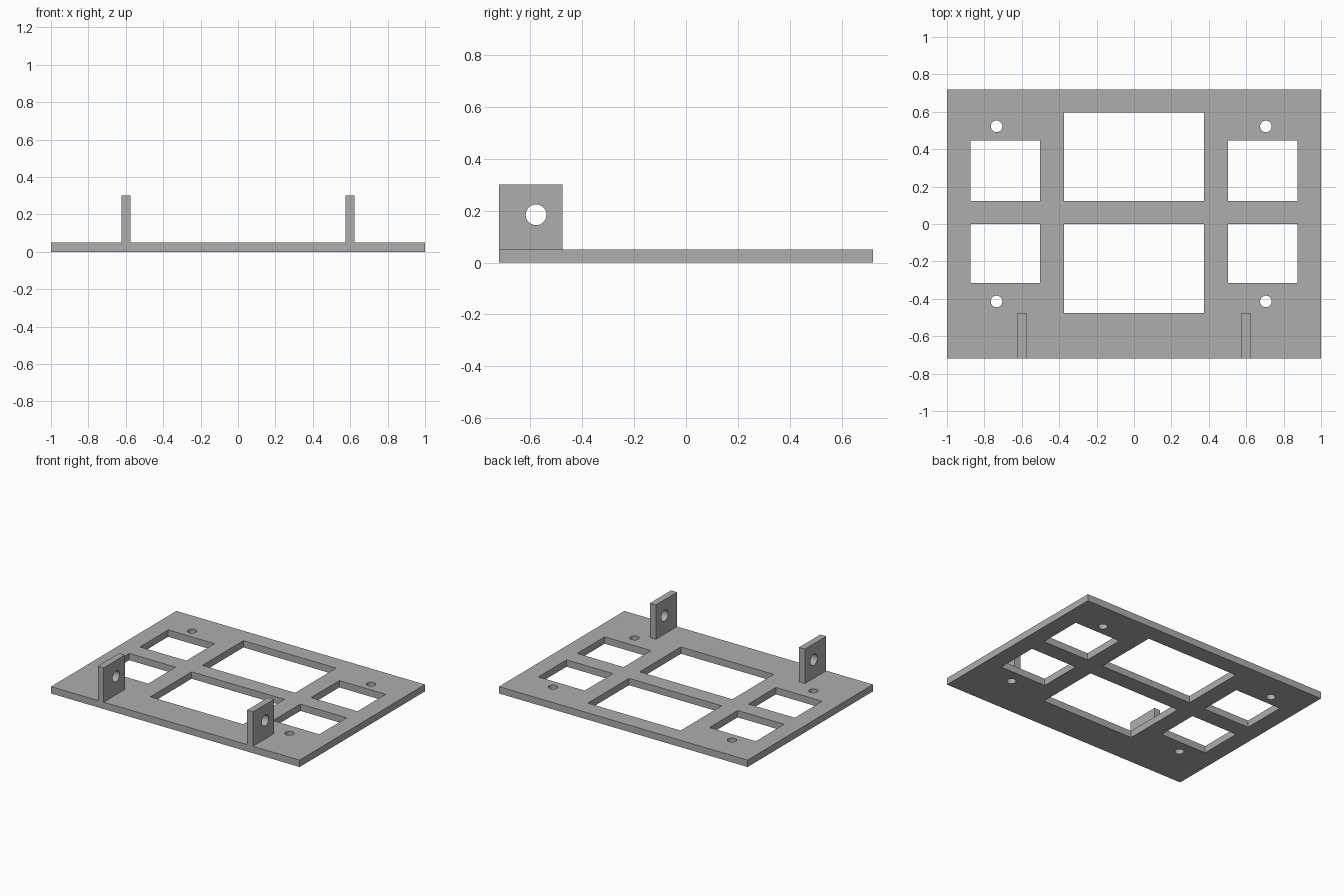
import bpy, bmesh, math
from mathutils import Matrix, Vector

default = bpy.data.objects.get("Cube")
if default:
    bpy.data.objects.remove(default, do_unlink=True)

grey = bpy.data.materials.new("plain grey")
grey.use_nodes = True
colour = (0.42, 0.42, 0.42, 1)
grey.diffuse_color = colour
grey.node_tree.nodes["Principled BSDF"].inputs["Base Color"].default_value = colour


def rect(x0, x1, y0, y1):
    return [(x0, y0), (x1, y0), (x1, y1), (x0, y1)]


def circle(x, y, radius, sides=32):
    angles = [math.tau * i / sides for i in range(sides)]
    return [(x + radius * math.cos(a), y + radius * math.sin(a)) for a in angles]


def cut_sheet(name, loops, thickness, matrix):
    """Fill an outline with holes, then extrude it along its normal."""
    bm = bmesh.new()
    for loop in loops:
        verts = [bm.verts.new((x, y, 0)) for x, y in loop]
        for a, b in zip(verts, verts[1:] + verts[:1]):
            bm.edges.new((a, b))
    bmesh.ops.triangle_fill(bm, edges=bm.edges[:], use_beauty=True, normal=(0, 0, 1))
    ext = bmesh.ops.extrude_face_region(bm, geom=bm.faces[:], use_keep_orig=True)
    top = [v for v in ext["geom"] if isinstance(v, bmesh.types.BMVert)]
    bmesh.ops.translate(bm, verts=top, vec=Vector((0, 0, thickness)))
    bmesh.ops.transform(bm, matrix=matrix, verts=bm.verts[:])
    bmesh.ops.recalc_face_normals(bm, faces=bm.faces[:])
    mesh = bpy.data.meshes.new(name)
    bm.to_mesh(mesh)
    bm.free()
    mesh.materials.append(grey)
    obj = bpy.data.objects.new(name, mesh)
    bpy.context.collection.objects.link(obj)
    bpy.ops.object.select_all(action="DESELECT")
    obj.select_set(True)
    bpy.context.view_layer.objects.active = obj
    bpy.ops.object.shade_smooth_by_angle(angle=math.radians(30))
    return obj


DEPTH, THICK = 0.72, 0.05

# Base plate: two large windows, four side windows, four screw holes
loops = [rect(-1, 1, -DEPTH, DEPTH),
         rect(-0.373, 0.373, 0.123, 0.595),
         rect(-0.373, 0.373, -0.475, 0)]
for x0, x1 in ((-0.875, -0.502), (0.502, 0.875)):
    loops += [rect(x0, x1, 0.123, 0.447), rect(x0, x1, -0.315, 0)]
for x in (-0.735, 0.705):
    loops += [circle(x, y, 0.031) for y in (0.522, -0.414)]
cut_sheet("base_plate", loops, THICK, Matrix.Identity(4))

# Upright lugs at the front edge, drawn in (y, z) and extruded along x
upright = Matrix(((0, 0, 1, 0), (1, 0, 0, 0), (0, 1, 0, 0), (0, 0, 0, 1)))
lug = [rect(-DEPTH, -0.476, THICK, 0.3), circle(-0.578, 0.184, 0.04)]
for name, x in (("right_lug", -0.6), ("left_lug", 0.6)):
    cut_sheet(name, lug, 0.048, Matrix.Translation((x - 0.024, 0, 0)) @ upright)
